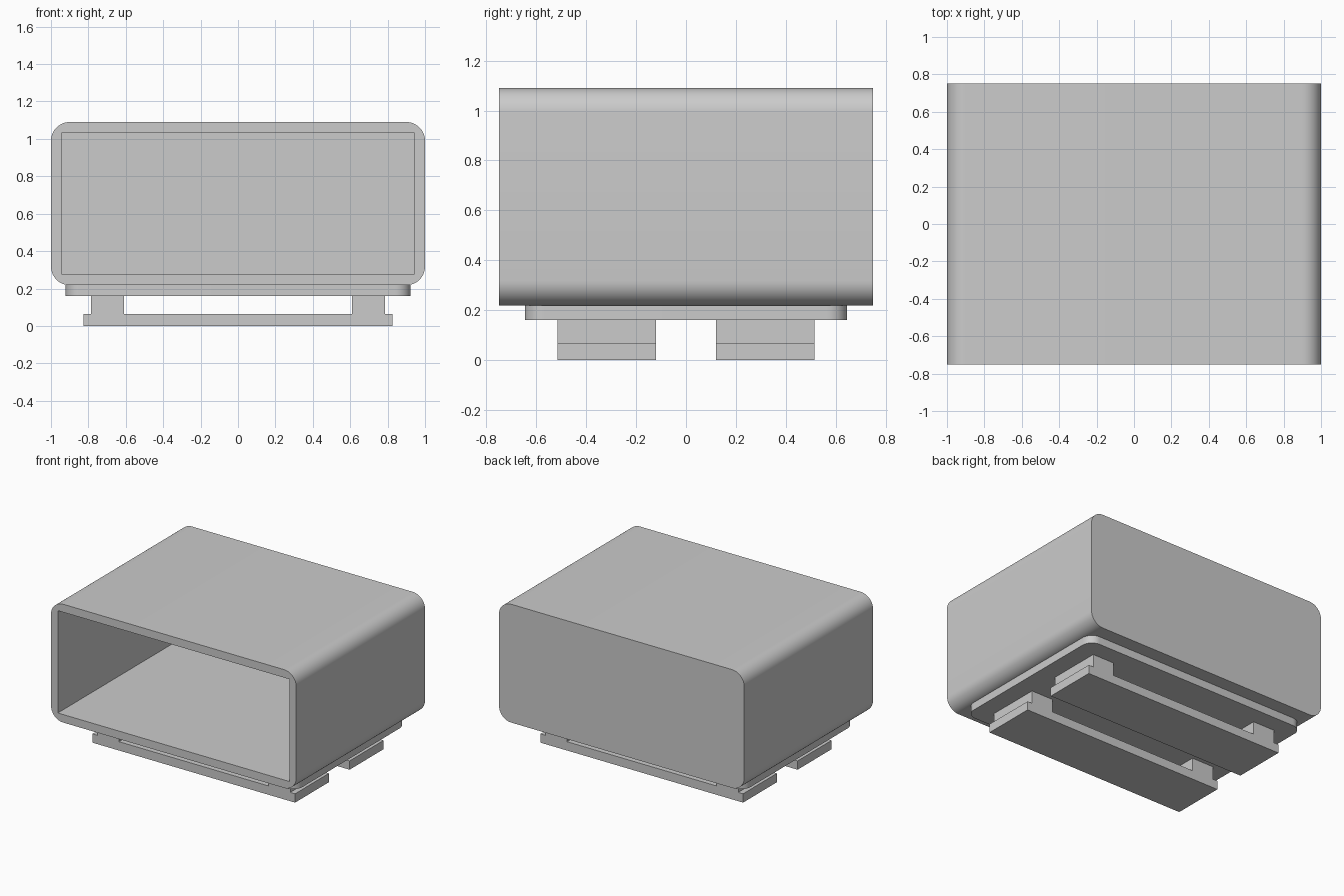
import bpy, bmesh, math
from mathutils import Vector

if "Cube" in bpy.data.objects:
    bpy.data.objects.remove(bpy.data.objects["Cube"])


def rounded_rect(x, v0, v1, r, n=12):
    """Counter-clockwise outline, symmetric in x, with rounded corners."""
    pts = []
    for cx, cv, start in ((x - r, v1 - r, 0), (r - x, v1 - r, 90),
                          (r - x, v0 + r, 180), (x - r, v0 + r, 270)):
        for i in range(n + 1):
            a = math.radians(start + 90 * i / n)
            pts.append((cx + r * math.cos(a), cv + r * math.sin(a)))
    return pts


def prism(name, outline, lo, hi, axis):
    """Extrude an outline along y (outline in xz) or z (outline in xy)."""
    bm = bmesh.new()
    place = (lambda p: (p[0], lo, p[1])) if axis == 'y' else (lambda p: (p[0], p[1], lo))
    face = bm.faces.new([bm.verts.new(place(p)) for p in outline])
    ext = bmesh.ops.extrude_face_region(bm, geom=[face], use_keep_orig=True)
    verts = [g for g in ext['geom'] if isinstance(g, bmesh.types.BMVert)]
    step = Vector((0, hi - lo, 0)) if axis == 'y' else Vector((0, 0, hi - lo))
    bmesh.ops.translate(bm, verts=verts, vec=step)
    bmesh.ops.recalc_face_normals(bm, faces=bm.faces[:])
    mesh = bpy.data.meshes.new(name)
    bm.to_mesh(mesh)
    bm.free()
    obj = bpy.data.objects.new(name, mesh)
    bpy.context.collection.objects.link(obj)
    return obj


def select(obj):
    bpy.ops.object.select_all(action='DESELECT')
    obj.select_set(True)
    bpy.context.view_layer.objects.active = obj


def smooth(obj):
    select(obj)
    bpy.ops.object.shade_smooth_by_angle(angle=math.radians(30))


# Housing: rounded box hollowed out from the front
housing = prism("housing", rounded_rect(1.0, 0.218, 1.09, 0.1), -0.75, 0.75, 'y')
cavity = prism("cavity_cutter",
               [(-0.944, 0.277), (0.944, 0.277), (0.944, 1.031), (-0.944, 1.031)],
               -0.85, 0.692, 'y')
cavity.hide_render = True
cut = housing.modifiers.new("cavity", 'BOOLEAN')
cut.operation = 'DIFFERENCE'
cut.solver = 'EXACT'
cut.object = cavity
select(housing)
bpy.ops.object.modifier_apply(modifier=cut.name)
bpy.data.objects.remove(cavity)
smooth(housing)

# Base plate under the housing
smooth(prism("base_plate", rounded_rect(0.922, -0.646, 0.646, 0.08), 0.16, 0.218, 'z'))

# Two feet: long flat skid with a raised block near each end
half = [(0.826, 0), (0.826, 0.065), (0.787, 0.065), (0.787, 0.16),
        (0.61, 0.16), (0.61, 0.065)]
foot = half + [(-x, z) for x, z in reversed(half)]
prism("front_foot", foot, -0.515, -0.12, 'y')
prism("back_foot", foot, 0.12, 0.515, 'y')
